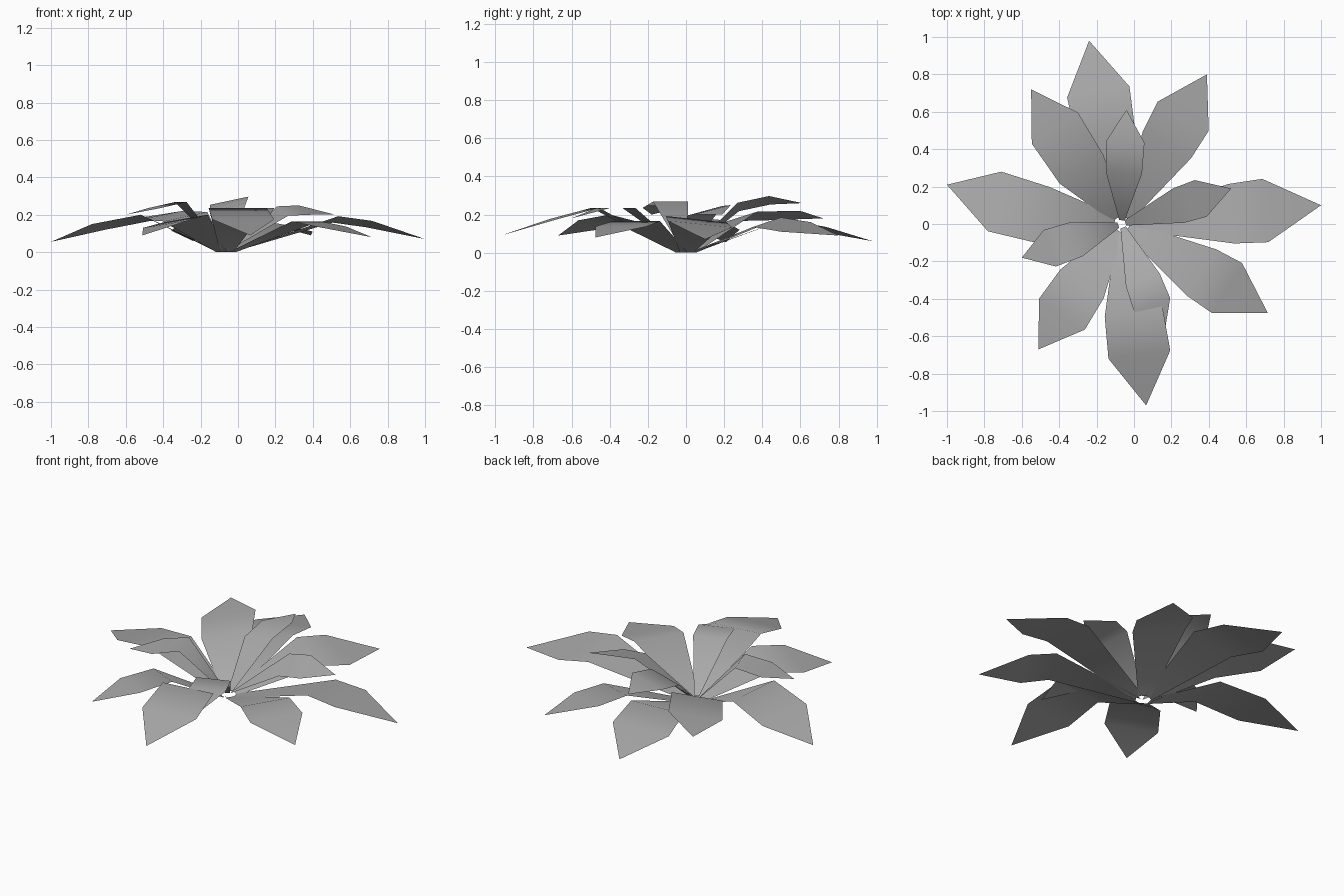
import bpy
from mathutils import Vector

cube = bpy.data.objects.get("Cube")
if cube:
    bpy.data.objects.remove(cube, do_unlink=True)

# Single plain leaf colour
leaf_grey = bpy.data.materials.new("leaf_grey")
leaf_grey.use_nodes = True
colour = (0.4, 0.4, 0.4, 1.0)
leaf_grey.diffuse_color = colour
leaf_grey.node_tree.nodes["Principled BSDF"].inputs["Base Color"].default_value = colour

CROWN = Vector((-0.065, 0, 0))   # point from which all leaves grow
SHOULDER = 0.72                  # widest point along each leaf


def make_leaf(name, tip, bend_at, bend_z, shoulder_z, roll=0, sway=0, inner=False):
    """Leaf blade: narrow base, bend, wide shoulder and pointed tip."""
    tip = Vector(tip)
    reach = Vector((tip.x - CROWN.x, tip.y - CROWN.y, 0))
    length = reach.length
    along = reach.normalized()
    side = Vector((-along.y, along.x, 0))
    width = 0.103 if inner else 0.13 + 0.16 * (length - 0.75)
    width = min(max(width, 0.103 if inner else 0.148), 0.17)
    base = (0.02, 0.015, 0.015) if inner else (0.04, 0.035, 0)

    # Rows: distance from crown, half width, height, roll, sideways shift
    rows = [
        (*base, 0, 0),
        (length * bend_at, width * 0.94, bend_z, roll, sway),
        (length * SHOULDER, width, shoulder_z, roll, sway * 0.7),
    ]
    verts = []
    for distance, half, height, tilt, shift in rows:
        for sign in (1, -1):
            point = CROWN + along * distance + side * (shift + sign * half)
            point.z = height + sign * tilt
            verts.append(point)
    verts.append(tip)

    mesh = bpy.data.meshes.new(name)
    mesh.from_pydata(verts, [], [(0, 1, 3, 2), (2, 3, 5, 4), (4, 5, 6)])
    mesh.materials.append(leaf_grey)
    for face in mesh.polygons:
        face.use_smooth = True
    # Top side of every blade faces upward
    if mesh.polygons[0].normal.z < 0:
        mesh.flip_normals()
    mesh.update()
    leaf = bpy.data.objects.new(name, mesh)
    bpy.context.scene.collection.objects.link(leaf)
    return leaf


# Outer ring of long drooping leaves
make_leaf("outer_leaf_back", (-0.24, 0.98, 0.06), 0.5, 0.165, 0.125, roll=-0.01)
make_leaf("outer_leaf_back_left", (0.39, 0.8, 0.09), 0.53, 0.16, 0.135, roll=0.025)
make_leaf("outer_leaf_left", (1.0, 0.1, 0.07), 0.55, 0.175, 0.15, roll=-0.017)
make_leaf("outer_leaf_front_left", (0.715, -0.475, 0.08), 0.55, 0.165, 0.137)
make_leaf("outer_leaf_front", (0.065, -0.97, 0.09), 0.49, 0.235, 0.175)
make_leaf("outer_leaf_front_right", (-0.51, -0.67, 0.09), 0.48, 0.18, 0.15, roll=0.02)
make_leaf("outer_leaf_right", (-1.0, 0.21, 0.055), 0.44, 0.185, 0.135, roll=0.015, sway=0.045)
make_leaf("outer_leaf_back_right", (-0.55, 0.72, 0.18), 0.42, 0.19, 0.195, roll=-0.025, sway=0.015)

# Inner ring of shorter raised leaves
make_leaf("inner_leaf_back", (-0.04, 0.61, 0.26), 0.45, 0.24, 0.275, roll=-0.022, inner=True)
make_leaf("inner_leaf_left", (0.52, 0.19, 0.2), 0.52, 0.22, 0.225, roll=0.025, inner=True)
make_leaf("inner_leaf_right", (-0.6, -0.18, 0.2), 0.45, 0.268, 0.235, inner=True)
make_leaf("inner_leaf_front", (0.16, -0.6, 0.18), 0.5, 0.235, 0.235, inner=True)
